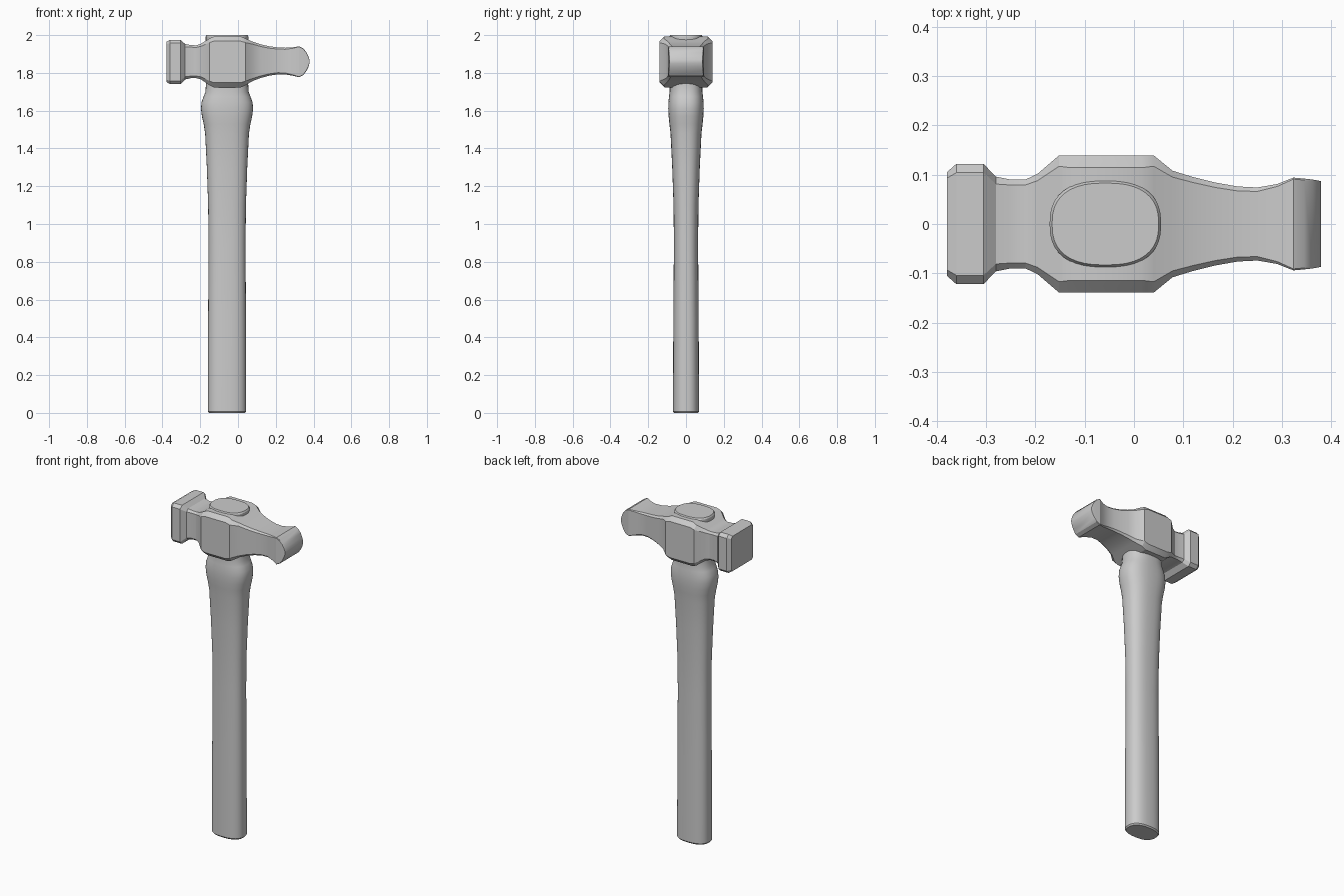
import bpy, bmesh, math


def loft(name, rings, angle=25):
    """Skin a closed, capped surface through equal-length rings of points."""
    bm = bmesh.new()
    loops = [[bm.verts.new(p) for p in ring] for ring in rings]
    n = len(loops[0])
    for a, b in zip(loops, loops[1:]):
        for i in range(n):
            j = (i + 1) % n
            bm.faces.new((a[i], a[j], b[j], b[i]))
    bm.faces.new(loops[0][::-1])
    bm.faces.new(loops[-1])
    bmesh.ops.recalc_face_normals(bm, faces=bm.faces)
    mesh = bpy.data.meshes.new(name)
    bm.to_mesh(mesh)
    bm.free()
    ob = bpy.data.objects.new(name, mesh)
    bpy.context.collection.objects.link(ob)
    bpy.context.view_layer.objects.active = ob
    ob.select_set(True)
    bpy.ops.object.shade_smooth_by_angle(angle=math.radians(angle))
    ob.select_set(False)
    return ob


def chamfered(x, hy, bottom, top, c):
    """Octagonal section across the head at x, corner cut c."""
    half = [(hy, bottom + c), (hy, top - c), (hy - c, top)]
    return ([(x, y, z) for y, z in half] + [(x, -y, z) for y, z in half[::-1]]
            + [(x, -(hy - c), bottom), (x, hy - c, bottom)])


def oval(z, hx, hy, n=40, power=2.5):
    """Squarish oval section of the handle at height z."""
    ring = []
    for i in range(n):
        a = 2 * math.pi * i / n
        c, s = math.cos(a), math.sin(a)
        ring.append((-0.058 + hx * math.copysign(abs(c) ** (2 / power), c),
                     hy * math.copysign(abs(s) ** (2 / power), s), z))
    return ring


# Head: striking face, neck, eye block, tapering peen
head = [
    (-0.379, 0.105, 1.752, 1.965, 0.012),
    (-0.360, 0.122, 1.740, 1.975, 0.018),
    (-0.305, 0.122, 1.740, 1.975, 0.018),
    (-0.280, 0.096, 1.765, 1.953, 0.015),
    (-0.250, 0.090, 1.772, 1.947, 0.011),
    (-0.220, 0.090, 1.772, 1.946, 0.011),
    (-0.195, 0.102, 1.765, 1.955, 0.014),
    (-0.152, 0.139, 1.735, 1.982, 0.022),
    (-0.127, 0.139, 1.723, 1.993, 0.025),
    (0.015, 0.139, 1.723, 1.993, 0.025),
    (0.040, 0.139, 1.735, 1.982, 0.022),
    (0.078, 0.108, 1.757, 1.965, 0.013),
    (0.120, 0.095, 1.773, 1.951, 0.011),
    (0.165, 0.084, 1.785, 1.941, 0.010),
    (0.210, 0.076, 1.792, 1.935, 0.009),
    (0.250, 0.074, 1.792, 1.933, 0.008),
    (0.290, 0.081, 1.785, 1.935, 0.005),
    (0.323, 0.094, 1.777, 1.941, 0.003),
    (0.345, 0.092, 1.788, 1.930, 0.003),
    (0.362, 0.090, 1.810, 1.910, 0.003),
    (0.373, 0.088, 1.832, 1.887, 0.003),
    (0.379, 0.087, 1.852, 1.868, 0.003),
]
loft("hammer_head", [chamfered(*s) for s in head])

# Handle: straight grip, flared shoulder, tenon through the head
handle = [
    (0.0, 0.095, 0.063), (0.008, 0.101, 0.069), (0.5, 0.100, 0.067),
    (0.9, 0.098, 0.064), (1.1, 0.100, 0.066), (1.3, 0.107, 0.073),
    (1.48, 0.116, 0.082), (1.53, 0.124, 0.088), (1.57, 0.133, 0.092),
    (1.61, 0.138, 0.094), (1.645, 0.135, 0.093), (1.675, 0.124, 0.090),
    (1.70, 0.114, 0.087), (1.74, 0.112, 0.087), (1.992, 0.113, 0.088),
    (2.0, 0.108, 0.083),
]
loft("handle", [oval(*s) for s in handle], 30)
